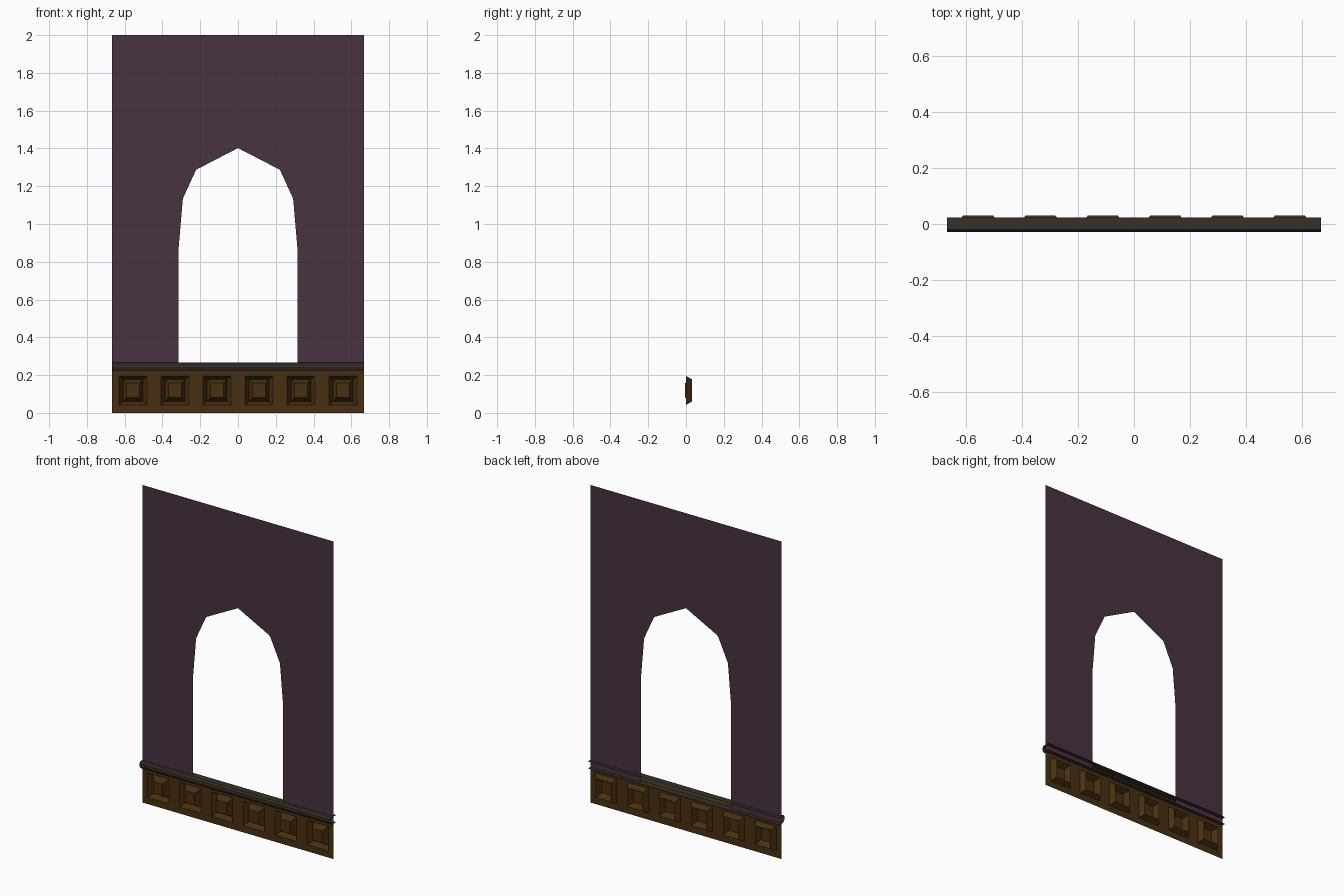
import bpy, bmesh

if "Cube" in bpy.data.objects:
    bpy.data.objects.remove(bpy.data.objects["Cube"])

W = 2 / 3          # half width of the wall
RAIL_Z = 0.223     # top of the wainscot


def material(name, rgb):
    m = bpy.data.materials.new(name)
    m.diffuse_color = (*rgb, 1)
    m.use_nodes = True
    m.node_tree.nodes["Principled BSDF"].inputs["Base Color"].default_value = m.diffuse_color
    return m


def finish(name, bm, mat, outward=None):
    bmesh.ops.remove_doubles(bm, verts=bm.verts, dist=1e-5)
    mesh = bpy.data.meshes.new(name)
    bm.to_mesh(mesh)
    bm.free()
    mesh.materials.append(mat)
    ob = bpy.data.objects.new(name, mesh)
    bpy.context.collection.objects.link(ob)
    return ob


purple = material("plum wall", (0.065, 0.032, 0.055))
brown = material("brown wood", (0.064, 0.029, 0.005))
dark = material("dark trim", (0.040, 0.030, 0.021))

# Upper wall: a thin sheet with a pointed arch opening down to the rail
arch = [(0.314, RAIL_Z), (0.314, 0.877), (0.292, 1.134), (0.222, 1.287)]
outline = [(-W, RAIL_Z)] + [(-x, z) for x, z in arch] + [(0, 1.402)]
outline += arch[::-1] + [(W, RAIL_Z), (W, 2), (-W, 2)]
bm = bmesh.new()
face = bm.faces.new([bm.verts.new((x, 0, z)) for x, z in outline])
face.normal_update()
if face.normal.y > 0:
    face.normal_flip()
bmesh.ops.triangulate(bm, faces=[face])
finish("arched_wall", bm, purple)

# Wainscot: six tiles, each with a sunken frame and a raised centre
bm = bmesh.new()
tile = 2 * W / 6
zc = 0.119
rings = [(0.074, 0.077, 0), (0.053, 0.059, 0.031), (0.034, 0.038, -0.004)]


def loop(x0, x1, z0, z1, y):
    return [bm.verts.new(p) for p in
            ((x0, y, z0), (x1, y, z0), (x1, y, z1), (x0, y, z1))]


for i in range(6):
    xc = -W + tile * (i + 0.5)
    outer = loop(xc - tile / 2, xc + tile / 2, 0, RAIL_Z, 0)
    for hx, hz, y in rings:
        inner = loop(xc - hx, xc + hx, zc - hz, zc + hz, y)
        for k in range(4):
            n = (k + 1) % 4
            bm.faces.new((outer[k], outer[n], inner[n], inner[k]))
        outer = inner
    bm.faces.new(outer)
finish("wainscot_panels", bm, brown)

# Rail: moulded profile, open at the back and at both ends
profile = [(0.024, 0.223), (-0.018, 0.223), (-0.029, 0.243),
           (-0.029, 0.258), (-0.020, 0.268), (0.024, 0.268)]
bm = bmesh.new()
left = [bm.verts.new((-W, y, z)) for y, z in profile]
right = [bm.verts.new((W, y, z)) for y, z in profile]
for k in range(len(profile) - 1):
    bm.faces.new((left[k], right[k], right[k + 1], left[k + 1]))
finish("chair_rail", bm, dark)
